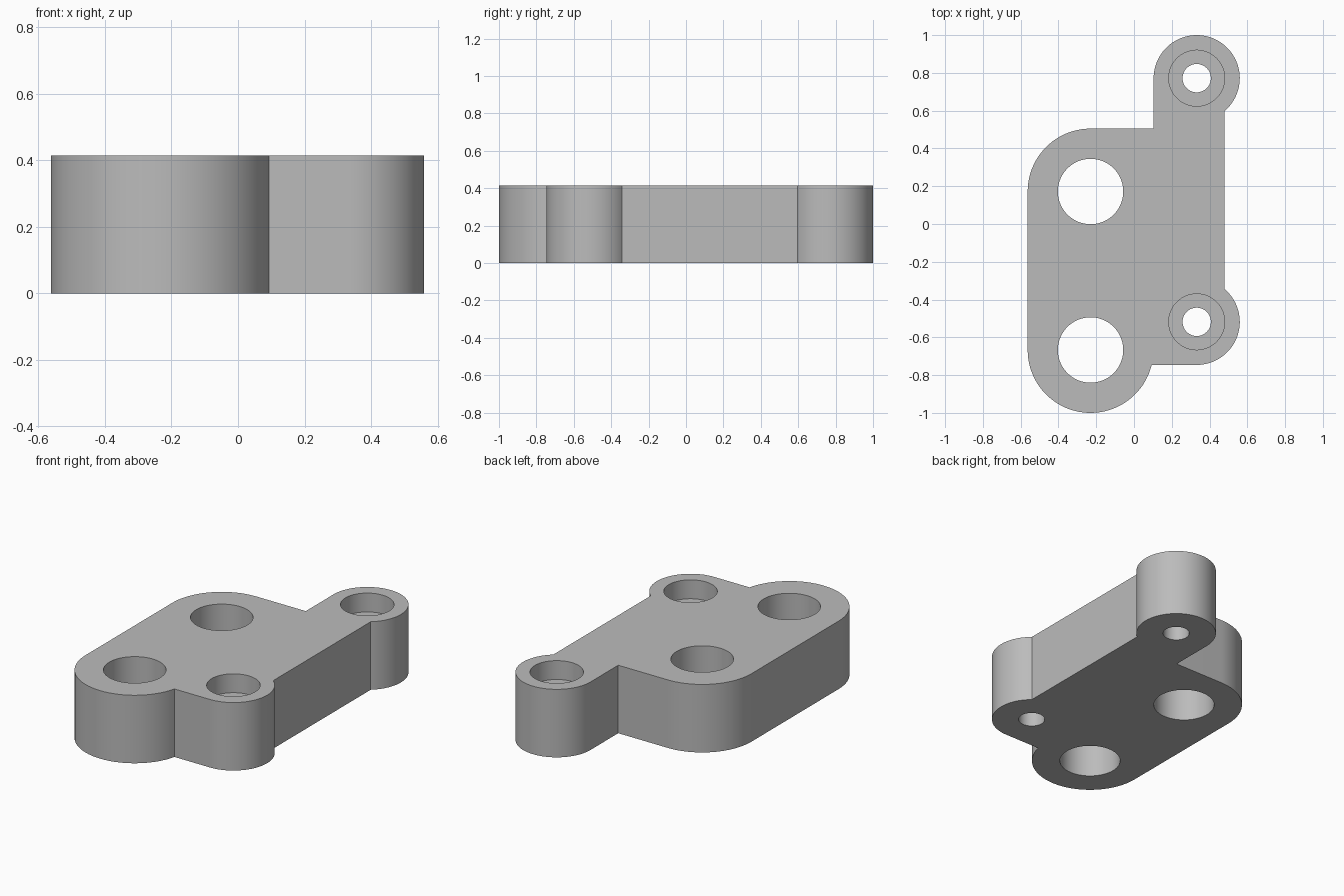
import bpy, bmesh
from math import cos, sin, radians, degrees, atan2, sqrt

cube = bpy.data.objects.get("Cube")
if cube:
    bpy.data.objects.remove(cube, do_unlink=True)

HEIGHT = 0.415
BORE_DEPTH = 0.115
BIG_R, LUG_R = 0.333, 0.228
BIG_HOLES = [(-0.23, 0.172), (-0.23, -0.667)]
LUG_HOLES = [(0.332, 0.772), (0.332, -0.518)]
SIDE_X = 0.478

grey = bpy.data.materials.new("plain grey")
grey.use_nodes = True
colour = (0.5, 0.5, 0.5, 1)
grey.diffuse_color = colour
grey.node_tree.nodes["Principled BSDF"].inputs["Base Color"].default_value = colour


def arc(centre, radius, start, end):
    """Points along an arc, angles in degrees."""
    steps = max(2, round(abs(end - start) / 4))
    angles = [radians(start + (end - start) * i / steps) for i in range(steps + 1)]
    return [(centre[0] + radius * cos(a), centre[1] + radius * sin(a)) for a in angles]


def prism(name, points, bottom, top):
    """Extrude a closed outline between two heights."""
    bm = bmesh.new()
    face = bm.faces.new([bm.verts.new((x, y, bottom)) for x, y in points])
    new = bmesh.ops.extrude_face_region(bm, geom=[face])["geom"]
    verts = [v for v in new if isinstance(v, bmesh.types.BMVert)]
    bmesh.ops.translate(bm, verts=verts, vec=(0, 0, top - bottom))
    bmesh.ops.recalc_face_normals(bm, faces=bm.faces)
    mesh = bpy.data.meshes.new(name)
    bm.to_mesh(mesh)
    bm.free()
    mesh.materials.append(grey)
    obj = bpy.data.objects.new(name, mesh)
    bpy.context.collection.objects.link(obj)
    return obj


# Plate outline, clockwise from the back left corner
back_big, front_big = BIG_HOLES
back_lug, front_lug = LUG_HOLES
side_angle = degrees(atan2(sqrt(LUG_R**2 - (SIDE_X - back_lug[0])**2), SIDE_X - back_lug[0]))
notch_angle = degrees(atan2(front_lug[1] - LUG_R - front_big[1],
                            sqrt(BIG_R**2 - (front_lug[1] - LUG_R - front_big[1])**2)))
outline = arc(back_big, BIG_R, 180, 90)
outline.append((back_lug[0] - LUG_R, back_big[1] + BIG_R))
outline += arc(back_lug, LUG_R, 180, -side_angle)
outline += arc(front_lug, LUG_R, side_angle, -90)
outline += arc(front_big, BIG_R, notch_angle, -180)
plate = prism("mounting_plate", outline, 0, HEIGHT)

# Through holes and counterbores
cuts = [(c, 0.173, -0.1) for c in BIG_HOLES]
for c in LUG_HOLES:
    cuts += [(c, 0.075, -0.1), (c, 0.148, HEIGHT - BORE_DEPTH)]

bpy.ops.object.select_all(action="DESELECT")
plate.select_set(True)
bpy.context.view_layer.objects.active = plate
for centre, radius, bottom in cuts:
    cutter = prism("hole_cutter", arc(centre, radius, 0, 360)[:-1], bottom, HEIGHT + 0.1)
    cutter.hide_render = True
    mod = plate.modifiers.new("hole", "BOOLEAN")
    mod.operation = "DIFFERENCE"
    mod.solver = "EXACT"
    mod.object = cutter
    bpy.ops.object.modifier_apply(modifier=mod.name)
    bpy.data.objects.remove(cutter, do_unlink=True)

bpy.ops.object.shade_smooth_by_angle(angle=radians(30))
